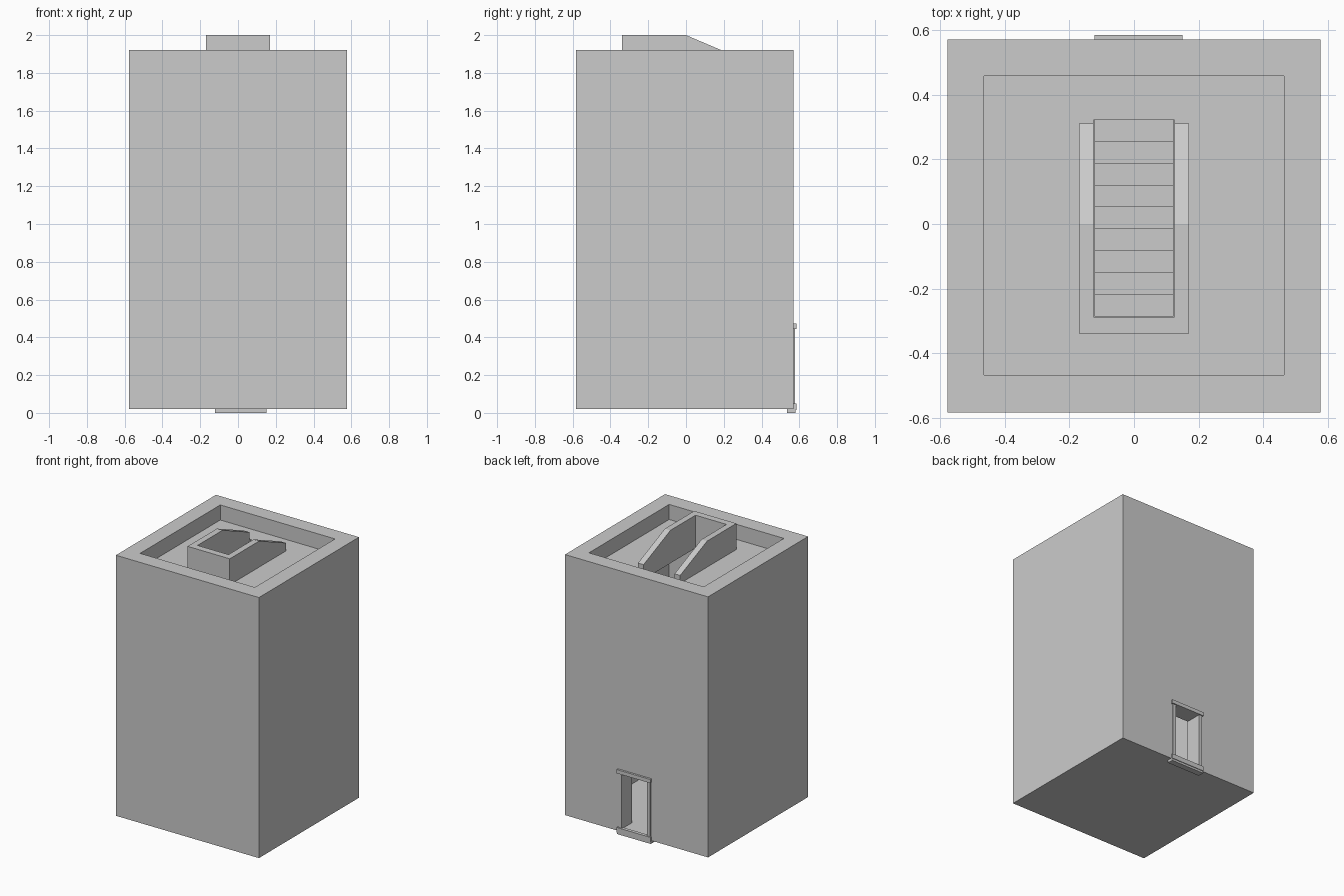
import bpy, bmesh

if "Cube" in bpy.data.objects:
    bpy.data.objects.remove(bpy.data.objects["Cube"])

grey = bpy.data.materials.new("concrete_grey")
grey.diffuse_color = (0.6, 0.6, 0.6, 1)
grey.use_nodes = True
grey.node_tree.nodes["Principled BSDF"].inputs["Base Color"].default_value = grey.diffuse_color


def add_mesh(name, bm):
    bmesh.ops.recalc_face_normals(bm, faces=bm.faces)
    mesh = bpy.data.meshes.new(name)
    bm.to_mesh(mesh)
    bm.free()
    mesh.materials.append(grey)
    obj = bpy.data.objects.new(name, mesh)
    bpy.context.collection.objects.link(obj)
    return obj


def box(name, x, y, z):
    bm = bmesh.new()
    bmesh.ops.create_cube(bm, size=1)
    for v in bm.verts:
        v.co = [r[0] if c < 0 else r[1] for c, r in zip(v.co, (x, y, z))]
    return add_mesh(name, bm)


def prism(name, profile, x0, x1):
    """Extrude a (y, z) outline along x."""
    bm = bmesh.new()
    face = bm.faces.new([bm.verts.new((x0, y, z)) for y, z in profile])
    out = bmesh.ops.extrude_face_region(bm, geom=[face])
    for v in out["geom"]:
        if isinstance(v, bmesh.types.BMVert):
            v.co.x = x1
    return add_mesh(name, bm)


def cut(target, x, y, z):
    cutter = box("cutter", x, y, z)
    cutter.hide_render = True
    mod = target.modifiers.new("cut", 'BOOLEAN')
    mod.operation, mod.solver, mod.object = 'DIFFERENCE', 'EXACT', cutter
    bpy.context.view_layer.objects.active = target
    bpy.ops.object.modifier_apply(modifier=mod.name)
    bpy.data.objects.remove(cutter)


ROOF, RIM = 1.81, 1.92
INNER_X, INNER_Y = (-0.463, 0.463), (-0.467, 0.457)
DOOR_X = (-0.09, 0.115)

# Hollow tower with parapet, stair hatch and doorway
tower = box("tower", (-0.577, 0.577), (-0.583, 0.57), (0.02, RIM))
cut(tower, INNER_X, INNER_Y, (0.045, ROOF - 0.05))
cut(tower, INNER_X, INNER_Y, (ROOF, RIM + 0.1))
cut(tower, (-0.125, 0.125), (-0.288, 0.322), (ROOF - 0.1, ROOF + 0.05))
cut(tower, DOOR_X, (0.40, 0.65), (0.045, 0.445))

# Upper storey floor where the stair lands
box("upper_floor", INNER_X, INNER_Y, (1.17, 1.22))

# Stair housing: two sloped side walls and a front wall
side = [(-0.338, ROOF), (0.31, ROOF), (0.31, 1.868), (0.0, 2.0), (-0.338, 2.0)]
for name, x0, x1 in (("left", -0.17, -0.125), ("right", 0.125, 0.17)):
    prism("stair_housing_" + name, side, x0, x1)
box("stair_housing_front", (-0.125, 0.125), (-0.338, -0.288), (ROOF, 2.0))

# Flight of steps descending towards the front
STEPS, TREAD, RISE = 9, 0.0675, 0.055
profile = []
for i in range(STEPS):
    y, z = 0.322 - i * TREAD, ROOF - 0.01 - i * RISE
    profile += [(y, z), (y - TREAD, z)]
y_end, z_end = profile[-1]
profile += [(y_end, z_end - RISE), (0.322, ROOF - 0.01 - RISE)]
prism("stairs", profile, -0.122, 0.122)

# Door surround on the back wall
box("door_lintel", (-0.122, 0.15), (0.56, 0.585), (0.445, 0.472))
box("door_sill", (-0.122, 0.15), (0.56, 0.585), (0.015, 0.05))
box("door_step", (-0.122, 0.15), (0.535, 0.58), (0.0, 0.02))
for name, x in (("left", (-0.115, -0.09)), ("right", (0.115, 0.14))):
    box("door_jamb_" + name, x, (0.56, 0.577), (0.05, 0.445))
